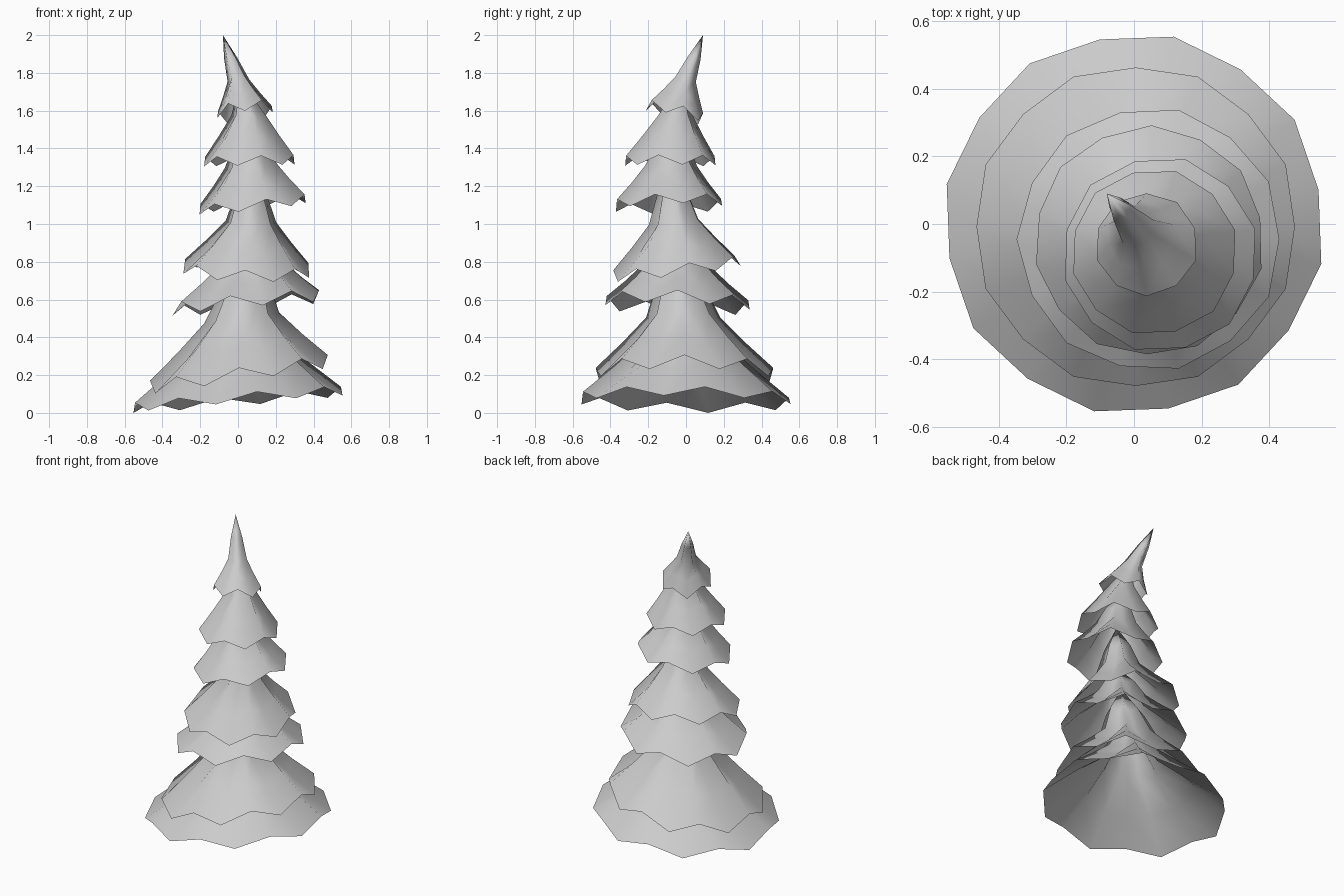
import bpy, math
from mathutils import Vector

if "Cube" in bpy.data.objects:
    bpy.data.objects.remove(bpy.data.objects["Cube"])


def branch_tier(name, rim, tilt, sides, phase, fold, neck, apex):
    """Open pleated skirt: zigzag rim, narrower neck, pointed top."""
    rim_c, rim_r = Vector(rim[:3]), rim[3]
    neck_c, neck_r = Vector(neck[:3]), neck[3]
    verts, faces = [], []
    # rings: (centre, radius, share of zigzag and tilt, radial pleat)
    rings = [(rim_c, rim_r, 1.0, -0.01),
             (rim_c.lerp(neck_c, 0.5), (rim_r + neck_r) * 0.485, 0.65, 0.035),
             (neck_c, neck_r * 0.95, 0.35, 0.15),
             (neck_c.lerp(Vector(apex), 0.5), neck_r * 0.55, 0.15, 0.2)]
    for c, r, w, pleat in rings:
        for i in range(sides):
            a = math.radians(phase) + 2 * math.pi * i / sides
            high = i % 2
            rr = r * (1 + pleat * (2 * high - 1))
            x, y = rr * math.cos(a), rr * math.sin(a)
            z = high * fold * w + tilt[0] * x + tilt[1] * y
            verts.append((c.x + x, c.y + y, c.z + z))
    for k in range(len(rings) - 1):
        for i in range(sides):
            j = (i + 1) % sides
            faces.append((k * sides + i, k * sides + j,
                          (k + 1) * sides + j, (k + 1) * sides + i))
    tip, base = len(verts), (len(rings) - 1) * sides
    verts.append(apex)
    for i in range(sides):
        faces.append((base + i, base + (i + 1) % sides, tip))
    mesh = bpy.data.meshes.new(name)
    mesh.from_pydata(verts, [], faces)
    mesh.shade_smooth()
    ob = bpy.data.objects.new(name, mesh)
    bpy.context.collection.objects.link(ob)
    return ob


# Tiers from the ground up: rim (x, y, z, radius), tilt (x, y), sides,
# phase, zigzag height, neck (x, y, z, radius), apex
tiers = [
    ((0, 0, .046, .56), (.08, -.015), 16, 78, .05, (.01, -.01, .36, .2), (.02, -.02, .62)),
    ((.005, -.008, .168, .475), (.145, 0), 16, 22.5, .07, (.02, -.015, .48, .18), (.06, -.05, .88)),
    ((.045, -.045, .55, .388), (.09, -.03), 14, 180, .065, (.06, -.05, .76, .17), (.07, -.06, 1.02)),
    ((.045, -.05, .735, .338), (-.03, .12), 14, -14, .06, (.068, -.06, .99, .125), (.07, -.08, 1.32)),
    ((.077, -.09, 1.08, .288), (.1, .03), 12, 15, .052, (.067, -.08, 1.29, .13), (.055, -.06, 1.56)),
    ((.06, -.083, 1.31, .245), (.02, 0), 12, 15, .05, (.055, -.055, 1.56, .085), (.02, -.03, 1.73)),
    ((.037, -.06, 1.565, .152), (.1, -.22), 10, -18, .055, (.002, -.008, 1.745, .055), (-.08, .09, 2.0)),
]
for n, t in enumerate(tiers, 1):
    branch_tier(f"branch_tier_{n}", *t)
